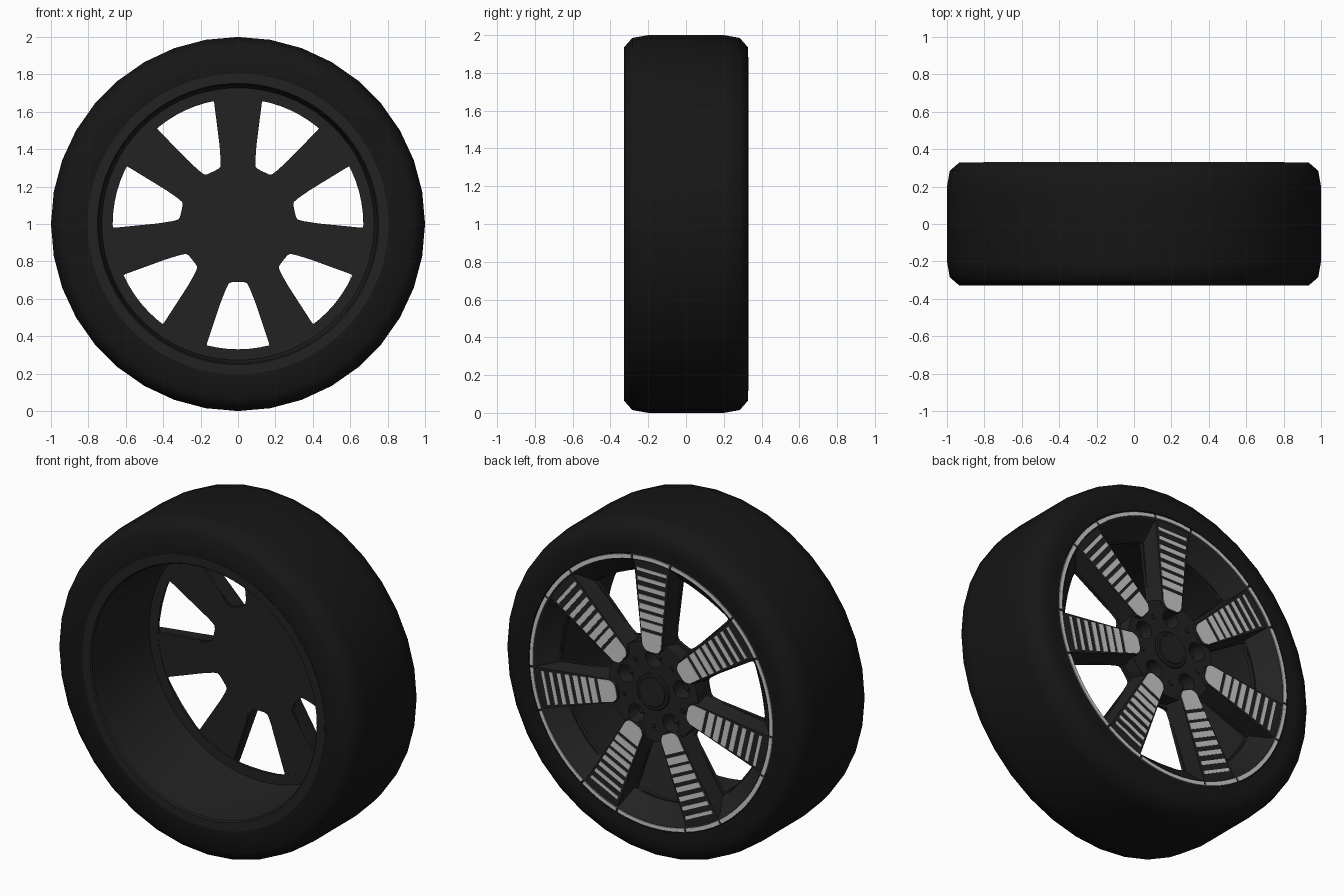
import bpy, bmesh
from math import pi, cos, sin, tau

if "Cube" in bpy.data.objects:
    bpy.data.objects.remove(bpy.data.objects["Cube"])

N = 7                      # spokes
TOP = 0.323                # outer face of the spokes (y)


def mat(name, v):
    m = bpy.data.materials.new(name)
    m.diffuse_color = (v, v, v, 1)
    m.use_nodes = True
    m.node_tree.nodes["Principled BSDF"].inputs["Base Color"].default_value = m.diffuse_color
    return m


RUBBER, DARK, SILVER = mat("rubber", 0.008), mat("dark_alloy", 0.016), mat("silver", 0.62)


def smooth(ob, material, angle=35):
    ob.data.materials.clear()
    ob.data.materials.append(material)
    bpy.ops.object.select_all(action='DESELECT')
    ob.select_set(True)
    bpy.context.view_layer.objects.active = ob
    bpy.ops.object.shade_smooth_by_angle(angle=angle * pi / 180)


def finish(name, bm, material, angle=35):
    bmesh.ops.recalc_face_normals(bm, faces=bm.faces)
    me = bpy.data.meshes.new(name)
    bm.to_mesh(me)
    bm.free()
    ob = bpy.data.objects.new(name, me)
    bpy.context.collection.objects.link(ob)
    smooth(ob, material, angle)


def place(a, u, v, y):
    """Radial u, tangential v at wheel angle a."""
    return (u * cos(a) - v * sin(a), y, 1 + u * sin(a) + v * cos(a))


def lathe(bm, prof, n, a0=0.0, a1=tau):
    """Revolve a closed (radius, y) profile around the axle; capped if partial."""
    full = a1 - a0 > tau - 1e-4
    rings = [[bm.verts.new(place(a0 + (a1 - a0) * i / n, r, 0, y)) for r, y in prof]
             for i in range(n if full else n + 1)]
    for i in range(n):
        p, q = rings[i], rings[(i + 1) % len(rings)]
        for j in range(len(prof)):
            k = (j + 1) % len(prof)
            bm.faces.new((p[j], p[k], q[k], q[j]))
    if not full:
        bm.faces.new(rings[0])
        bm.faces.new(rings[-1])


def bar(bm, a, stations, y0, y1):
    """Loft a trapezoid along the radius: stations are (radius, base half width, top half width)."""
    secs = [[bm.verts.new(place(a, u, v, y)) for v, y in
             ((-wb, y0), (wb, y0), (wt, y1), (-wt, y1))] for u, wb, wt in stations]
    for p, q in zip(secs, secs[1:]):
        for j in range(4):
            k = (j + 1) % 4
            bm.faces.new((p[j], p[k], q[k], q[j]))
    bm.faces.new(secs[0])
    bm.faces.new(secs[-1])


def plate(name, loops, y0, y1, material):
    """Flat plate with holes from 2D loops."""
    cu = bpy.data.curves.new(name, 'CURVE')
    cu.dimensions, cu.fill_mode, cu.extrude = '2D', 'BOTH', (y1 - y0) / 2
    for pts in loops:
        s = cu.splines.new('POLY')
        s.points.add(len(pts) - 1)
        for p, (x, z) in zip(s.points, pts):
            p.co = (x, z, 0, 1)
        s.use_cyclic_u = True
    ob = bpy.data.objects.new(name, cu)
    bpy.context.collection.objects.link(ob)
    ob.rotation_euler = (pi / 2, 0, 0)
    ob.location = (0, (y0 + y1) / 2, 1)
    bpy.ops.object.select_all(action='DESELECT')
    ob.select_set(True)
    bpy.context.view_layer.objects.active = ob
    bpy.ops.object.convert(target='MESH')
    smooth(bpy.context.view_layer.objects.active, material)


def circle(r, n, cx=0.0, cz=0.0):
    return [(cx + r * cos(tau * i / n), cz + r * sin(tau * i / n)) for i in range(n)]


# Tyre, 36 sides
bm = bmesh.new()
lathe(bm, [(.785, -.29), (.80, -.325), (.935, -.328), (.985, -.285), (1, -.2),
           (1, .2), (.985, .285), (.935, .328), (.87, .33), (.815, .328), (.80, .30)], 36)
finish("tyre", bm, RUBBER, 50)

# Rim: flat inner lip, straight barrel, window flange and flared outer lip
bm = bmesh.new()
lathe(bm, [(.804, -.327), (.752, -.327), (.745, -.318), (.73, .19), (.728, .2), (.67, .2), (.673, .215),
           (.76, .295), (.774, .322), (.78, .326), (.806, .326), (.818, .322), (.815, .28),
           (.76, .22), (.76, -.29), (.80, -.30)], 72)
finish("rim", bm, DARK)

# Spoke plate with seven rounded windows
half = [(.311, .034), (.322, .06), (.342, .076), (.365, .080), (.39, .083),
        (.638, .166), (.654, .168), (.663, .155), (.669, .075)]
windows = []
for k in range(N):
    a = -pi / 2 + tau * k / N
    side = [(.31, 0)] + half + [(.672, 0)] + [(u, -v) for u, v in reversed(half)]
    pts = [place(a, u, v, 0) for u, v in side]
    windows.append([(x, z - 1) for x, _, z in pts])
plate("spoke_plate", [circle(.69, 72)] + windows, .203, .222, DARK)

# Raised spokes with silver bands
bm, bands = bmesh.new(), bmesh.new()
for k in range(N):
    a = pi / 2 + tau * k / N
    bar(bm, a, [(.235, .05, .02), (.245, .075, .045), (.27, .095, .066), (.34, .093, .074),
                (.40, .097, .08), (.66, .120, .108), (.798, .128, .122)], .207, TOP)
    bar(bands, a, [(.243, .03, .03), (.252, .048, .048), (.275, .062, .062), (.355, .068, .068)],
        .31, TOP + .003)
    for i in range(7):
        r0 = .375 + i * .056
        r1 = r0 + .040 - i * .0035
        w0, w1 = (.068 + (r - .345) * .08 for r in (r0, r1))
        bar(bands, a, [(r0, w0, w0), (r1, w1, w1)], .31, TOP + .003)
finish("spokes", bm, DARK)
finish("spoke_bands", bands, SILVER)

# Silver lip ring, split at both edges of every spoke
bm = bmesh.new()
h, gap = .16, .009
for k in range(N):
    a = pi / 2 + tau * k / N
    ring = [(.784, .318), (.806, .318), (.806, .331), (.784, .331)]
    lathe(bm, ring, 4, a - h + gap, a + h - gap)
    lathe(bm, ring, 8, a + h + gap, a + tau / N - h - gap)
finish("lip_ring", bm, SILVER)

# Hub face with five bolt pockets
lugs = [pi / 2 + tau * k / 5 for k in range(5)]
plate("hub_face", [circle(.295, 48)] + [circle(.053, 20, .195 * cos(a), .195 * sin(a)) for a in lugs],
      .215, .307, DARK)


def disc(bm, r, y0, y1, n, a=0.0, u=0.0):
    """Short cylinder with a chamfered outer edge."""
    x, y, z = place(a, u, 0, 0)
    rings = [[bm.verts.new((x + q * cos(tau * i / n), yy, z + q * sin(tau * i / n))) for i in range(n)]
             for q, yy in ((r, y0), (r, y1 - .006), (r - .006, y1))]
    for p, q in zip(rings, rings[1:]):
        for i in range(n):
            bm.faces.new((p[i], p[(i + 1) % n], q[(i + 1) % n], q[i]))
    bm.faces.new(rings[0])
    bm.faces.new(rings[-1])


# Centre cap, bolts in the pockets and small studs between them
bm = bmesh.new()
disc(bm, .108, .26, .318, 40)
disc(bm, .09, .26, .322, 40)
finish("centre_cap", bm, DARK)
bm = bmesh.new()
for a in lugs:
    disc(bm, .026, .215, .262, 6, a, .195)
    disc(bm, .016, .26, .312, 12, a + pi / 5, .205)
finish("bolts", bm, DARK)
